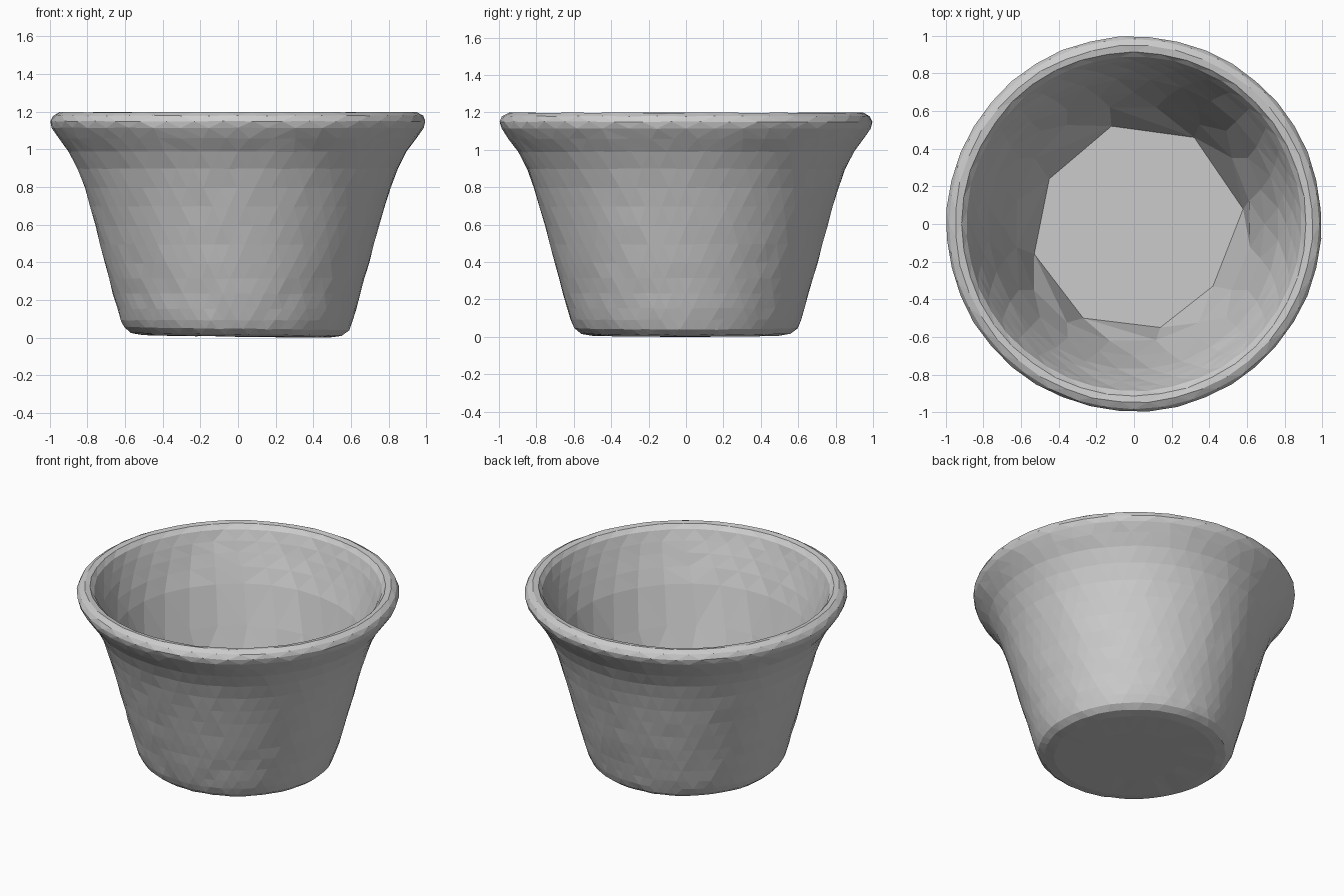
import bpy, bmesh, math, random

if "Cube" in bpy.data.objects:
    bpy.data.objects.remove(bpy.data.objects["Cube"])

random.seed(4)
bm = bmesh.new()
TAU = 2 * math.pi


def ring(r, z, n, jitter=0.003, phase=0.0):
    """Slightly uneven, hand-made circle of vertices as (angle, vertex) pairs."""
    out = []
    for i in range(n):
        a = TAU * (i + phase) / n
        rr = r + random.uniform(-jitter, jitter)
        zz = z + random.uniform(-jitter, jitter) * 0.6
        if z < 0.1:
            zz -= 0.013 * math.cos(a) * r    # base leans a little
        lean = -0.008 * (1 - z / 1.2)
        out.append((a, bm.verts.new((rr * math.cos(a) + lean, rr * math.sin(a), zz))))
    return out


def stitch(a, b):
    """Zip two rings of any vertex counts together with triangles."""
    i = j = 0
    na, nb = len(a), len(b)

    def ang(r, k):
        return r[k % len(r)][0] + TAU * (k // len(r))

    while i < na or j < nb:
        if j >= nb or (i < na and ang(a, i + 1) <= ang(b, j + 1)):
            bm.faces.new((a[i % na][1], a[(i + 1) % na][1], b[j % nb][1]))
            i += 1
        else:
            bm.faces.new((a[i % na][1], b[(j + 1) % nb][1], b[j % nb][1]))
            j += 1


# outer wall and rolled rim: radius, height, sides
outer = [(0.30, 0.014, 24), (0.50, 0.016, 40), (0.56, 0.026, 56), (0.597, 0.055, 56),
         (0.617, 0.1, 56), (0.636, 0.16, 56), (0.657, 0.24, 56), (0.68, 0.32, 56),
         (0.702, 0.4, 56), (0.728, 0.5, 56), (0.755, 0.6, 56), (0.783, 0.7, 56),
         (0.813, 0.8, 56), (0.85, 0.9, 56), (0.897, 0.99, 56), (0.95, 1.06, 48),
         (0.988, 1.115, 40), (0.998, 1.15, 40), (0.983, 1.18, 40), (0.95, 1.198, 40),
         (0.915, 1.193, 40), (0.89, 1.165, 40)]
# inner wall gets coarser toward the floor
inner = [(0.865, 1.1, 40), (0.84, 1.03, 36), (0.81, 0.95, 32), (0.773, 0.85, 28),
         (0.70, 0.6, 24), (0.632, 0.36, 16)]
rings = [ring(r, z, n, 0.003, 0.5 * (k % 2)) for k, (r, z, n) in enumerate(outer + inner)]

# eight-sided inside floor
floor_pts = [(0.58, 0.08), (0.32, 0.46), (-0.12, 0.52), (-0.45, 0.24),
             (-0.53, -0.16), (-0.27, -0.50), (0.14, -0.55), (0.42, -0.33)]
floor = [(math.atan2(y, x) % TAU, bm.verts.new((x, y, 0.08))) for x, y in floor_pts]
rings.append(floor)

for a, b in zip(rings, rings[1:]):
    stitch(a, b)
bm.faces.new([v for _, v in floor])
bm.faces.new([v for _, v in reversed(rings[0])])
bmesh.ops.recalc_face_normals(bm, faces=bm.faces)

# rest on the ground
low = min(v.co.z for v in bm.verts)
for v in bm.verts:
    v.co.z -= low * (1 - v.co.z / 1.2)

mesh = bpy.data.meshes.new("bowl")
bm.to_mesh(mesh)
bm.free()
bowl = bpy.data.objects.new("bowl", mesh)
bpy.context.collection.objects.link(bowl)
